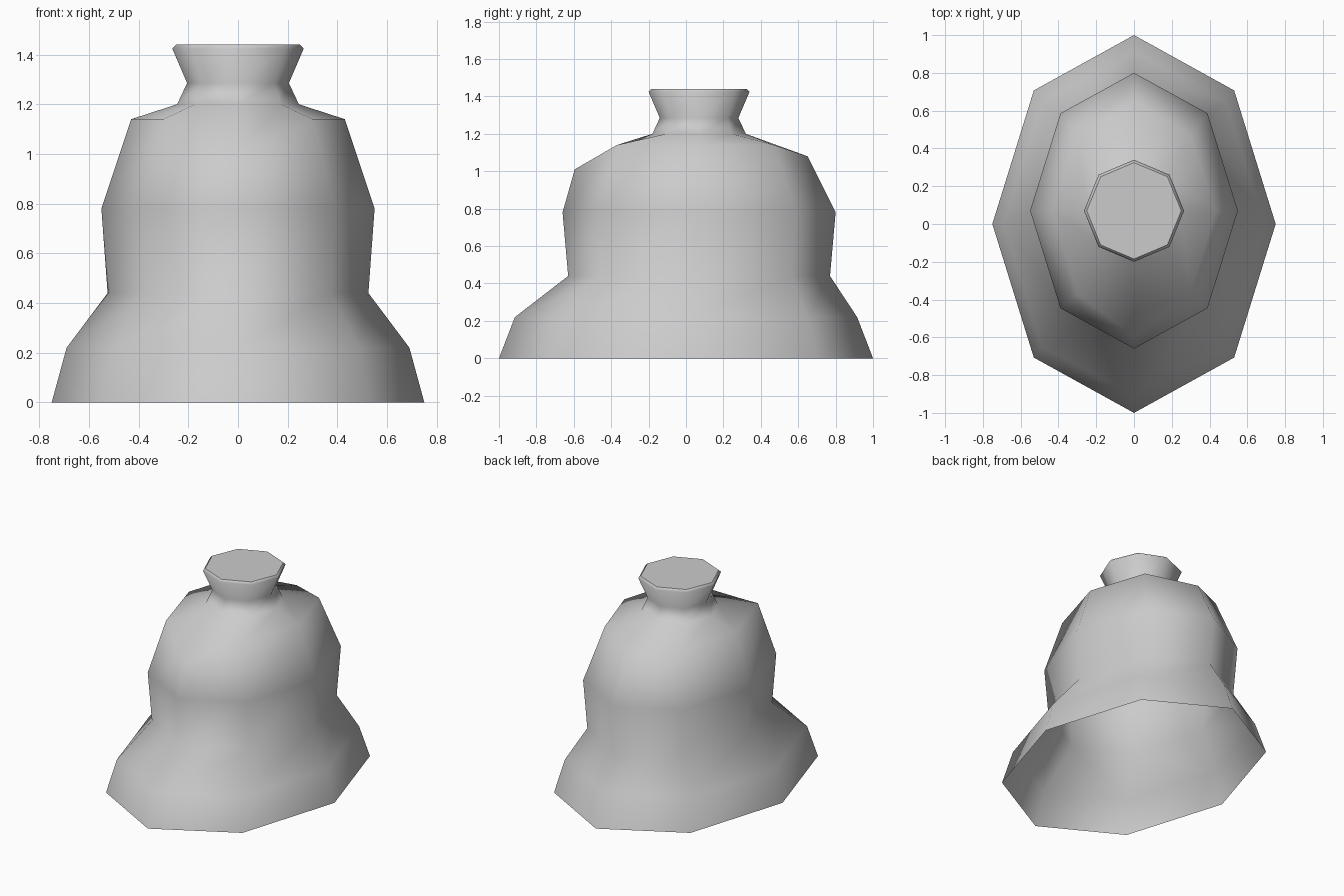
import bpy, bmesh
from math import sin, cos, pi

cube = bpy.data.objects.get("Cube")
if cube:
    bpy.data.objects.remove(cube)

grey = bpy.data.materials.new("plain_grey")
grey.use_nodes = True
colour = (0.6, 0.6, 0.6, 1)
grey.diffuse_color = colour
grey.node_tree.nodes["Principled BSDF"].inputs["Base Color"].default_value = colour

SIDES = 8


def oval(z, rx, ry, cy=0.07):
    """Eight-sided oval, starting at the front and turning to +x."""
    return [(rx * sin(a), cy - ry * cos(a), z)
            for a in (2 * pi * i / SIDES for i in range(SIDES))]


# Sagging shoulder: half outline from front to back, mirrored across x
half = [(0, -0.595, 1.01), (0.30, -0.37, 1.14), (0.43, 0.07, 1.14),
        (0.30, 0.47, 1.14), (0, 0.65, 1.08)]
shoulder = half + [(-x, y, z) for x, y, z in half[3:0:-1]]

# Sack body from the open base to the tied neck and flared mouth
rings = [
    oval(0, 0.75, 1.0, 0),
    oval(0.22, 0.69, 0.915, 0),
    oval(0.44, 0.525, 0.70),
    oval(0.78, 0.55, 0.73),
    shoulder,
    oval(1.20, 0.245, 0.25),
    oval(1.285, 0.205, 0.21),
    oval(1.425, 0.265, 0.27),
    oval(1.44, 0.25, 0.255),
]

bm = bmesh.new()
loops = [[bm.verts.new(p) for p in ring] for ring in rings]
for low, high in zip(loops, loops[1:]):
    for i in range(SIDES):
        j = (i + 1) % SIDES
        bm.faces.new((low[i], low[j], high[j], high[i])).smooth = True

# Flat lid closing the mouth, with a crisp rim
lid = bm.faces.new(loops[-1])
for edge in lid.edges:
    edge.smooth = False

mesh = bpy.data.meshes.new("sack")
bm.to_mesh(mesh)
bm.free()
mesh.materials.append(grey)
bpy.context.collection.objects.link(bpy.data.objects.new("sack", mesh))
